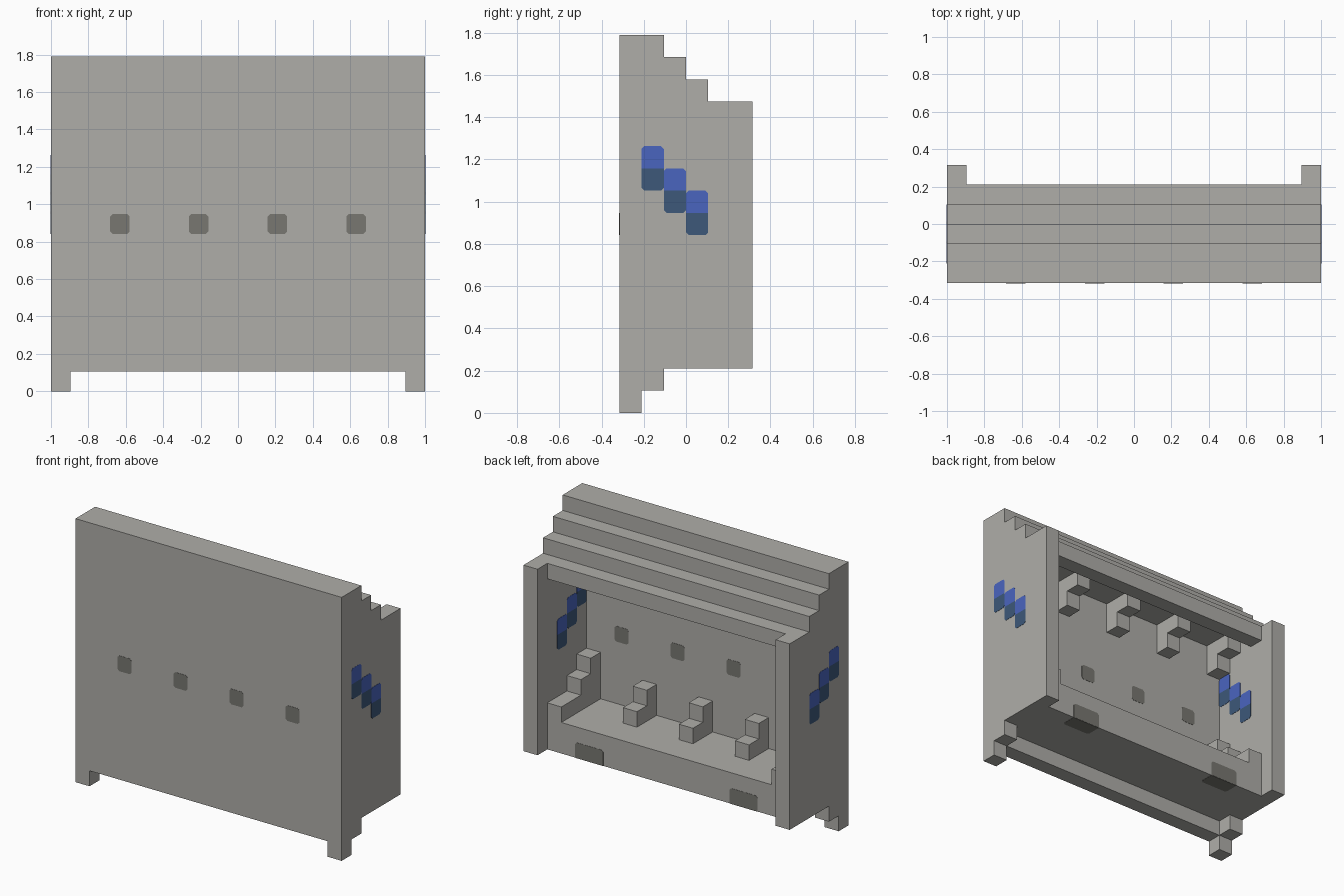
import bpy, bmesh
from mathutils import Vector

if "Cube" in bpy.data.objects:
    bpy.data.objects.remove(bpy.data.objects["Cube"], do_unlink=True)

U = 2 / 19          # one block of the grid: 19 wide, 6 deep, 17 high
THICK = 0.0015      # painted plates


def srgb(r, g, b):
    def lin(c):
        c /= 255
        return c / 12.92 if c <= 0.04045 else ((c + 0.055) / 1.055) ** 2.4
    return (lin(r), lin(g), lin(b), 1)


def material(name, colour):
    m = bpy.data.materials.new(name)
    m.use_nodes = True
    m.diffuse_color = colour
    m.node_tree.nodes["Principled BSDF"].inputs["Base Color"].default_value = colour
    return m


STONE = material("light stone", srgb(175, 174, 169))
DARK = material("dark stone", srgb(120, 119, 113))
BLUE = material("bright blue", srgb(74, 101, 191))
SLATE = material("slate blue", srgb(61, 88, 122))


def grid(i, j, k):
    """Block coordinates to model space."""
    return Vector(((i - 9.5) * U, (j - 3) * U, k * U))


def prism(bm, points, offset):
    """Extrude a flat polygon along an offset vector."""
    face = bm.faces.new([bm.verts.new(p) for p in points])
    new = bmesh.ops.extrude_face_region(bm, geom=[face], use_keep_orig=True)["geom"]
    bmesh.ops.translate(bm, vec=offset, verts=[v for v in new if isinstance(v, bmesh.types.BMVert)])


def finish(bm, name, mat):
    bmesh.ops.recalc_face_normals(bm, faces=bm.faces)
    mesh = bpy.data.meshes.new(name)
    bm.to_mesh(mesh)
    bm.free()
    mesh.materials.append(mat)
    obj = bpy.data.objects.new(name, mesh)
    bpy.context.collection.objects.link(obj)
    return obj


def block(name, profile, i0, i1):
    """Side profile of (j, k) points, extruded across x."""
    bm = bmesh.new()
    prism(bm, [grid(i0, j, k) for j, k in profile], Vector(((i1 - i0) * U, 0, 0)))
    return finish(bm, name, STONE)


def rect(j0, j1, k0, k1):
    return [(j0, k0), (j1, k0), (j1, k1), (j0, k1)]


def plate(name, mat, origin, u, v, normal, corners):
    """Thin plate with clipped corners; corners flags: 00, u0, uv, 0v."""
    u, v = Vector(u) * U, Vector(v) * U
    c = 0.013
    du, dv = u.normalized() * c, v.normalized() * c
    o = grid(*origin)
    spots = [(o, dv, du), (o + u, -du, dv), (o + u + v, -dv, -du), (o + v, du, -dv)]
    pts = []
    for (p, a, b), clip in zip(spots, corners):
        pts += [p + a, p + b] if clip else [p]
    bm = bmesh.new()
    prism(bm, pts, Vector(normal) * THICK)
    return finish(bm, name, mat)


# Side walls with stepped top and stepped foot
SIDE = [(0, 0), (1, 0), (1, 1), (2, 1), (2, 2), (6, 2), (6, 14), (4, 14),
        (4, 15), (3, 15), (3, 16), (2, 16), (2, 17), (0, 17)]
block("side_wall_right", SIDE, 0, 1)
block("side_wall_left", SIDE, 18, 19)

# Front wall, floor, stepped roof and rear beam
block("front_wall", rect(0, 1, 1, 17), 1, 18)
block("floor_slab", rect(1, 5, 2, 4), 1, 18)
block("stepped_roof", [(1, 14), (4, 14), (4, 15), (3, 15), (3, 16),
                       (2, 16), (2, 17), (1, 17)], 1, 18)
block("rear_beam", rect(4, 5, 13, 14), 1, 18)

# Stepped brackets on the floor and under the roof
for n, i in enumerate((1, 5, 9, 13, 17)):
    if i in (1, 17):
        foot = [(1, 4), (5, 4), (5, 5), (3, 5), (3, 6), (2, 6), (2, 7), (1, 7)]
    else:
        foot = [(1, 4), (3, 4), (3, 5), (2, 5), (2, 6), (1, 6)]
    block(f"floor_bracket_{n + 1}", foot, i, i + 1)
    block(f"roof_bracket_{n + 1}", [(1, 14), (1, 12), (2, 12), (2, 13), (3, 13), (3, 14)], i, i + 1)

# Small dark windows, on both faces of the front wall
for n, i in enumerate((3, 7, 11, 15)):
    for side, j, d in (("outer", 0, -1), ("inner", 1, 1)):
        plate(f"window_{side}_{n + 1}", DARK, (i, j, 8), (1, 0, 0), (0, 0, 1), (0, d, 0), (1, 1, 1, 1))

# Dark patches wrapping the rear lower edge of the floor
for n, i in enumerate((3, 14)):
    plate(f"floor_patch_rear_{n + 1}", DARK, (i, 5, 2), (2, 0, 0), (0, 0, 1), (0, 1, 0), (0, 0, 1, 1))
    plate(f"floor_patch_under_{n + 1}", DARK, (i, 4, 2), (2, 0, 0), (0, 1, 0), (0, 0, -1), (1, 1, 0, 0))

# Descending blue panes on both faces of each side wall
for side, i, d in (("right_outer", 0, -1), ("right_inner", 1, 1),
                   ("left_inner", 18, -1), ("left_outer", 19, 1)):
    for j in (1, 2, 3):
        k = 11 - j
        plate(f"pane_lower_{side}_{j}", SLATE, (i, j, k), (0, 1, 0), (0, 0, 1), (d, 0, 0), (1, 1, 0, 0))
        plate(f"pane_upper_{side}_{j}", BLUE, (i, j, k + 1), (0, 1, 0), (0, 0, 1), (d, 0, 0), (0, 0, 1, 1))
